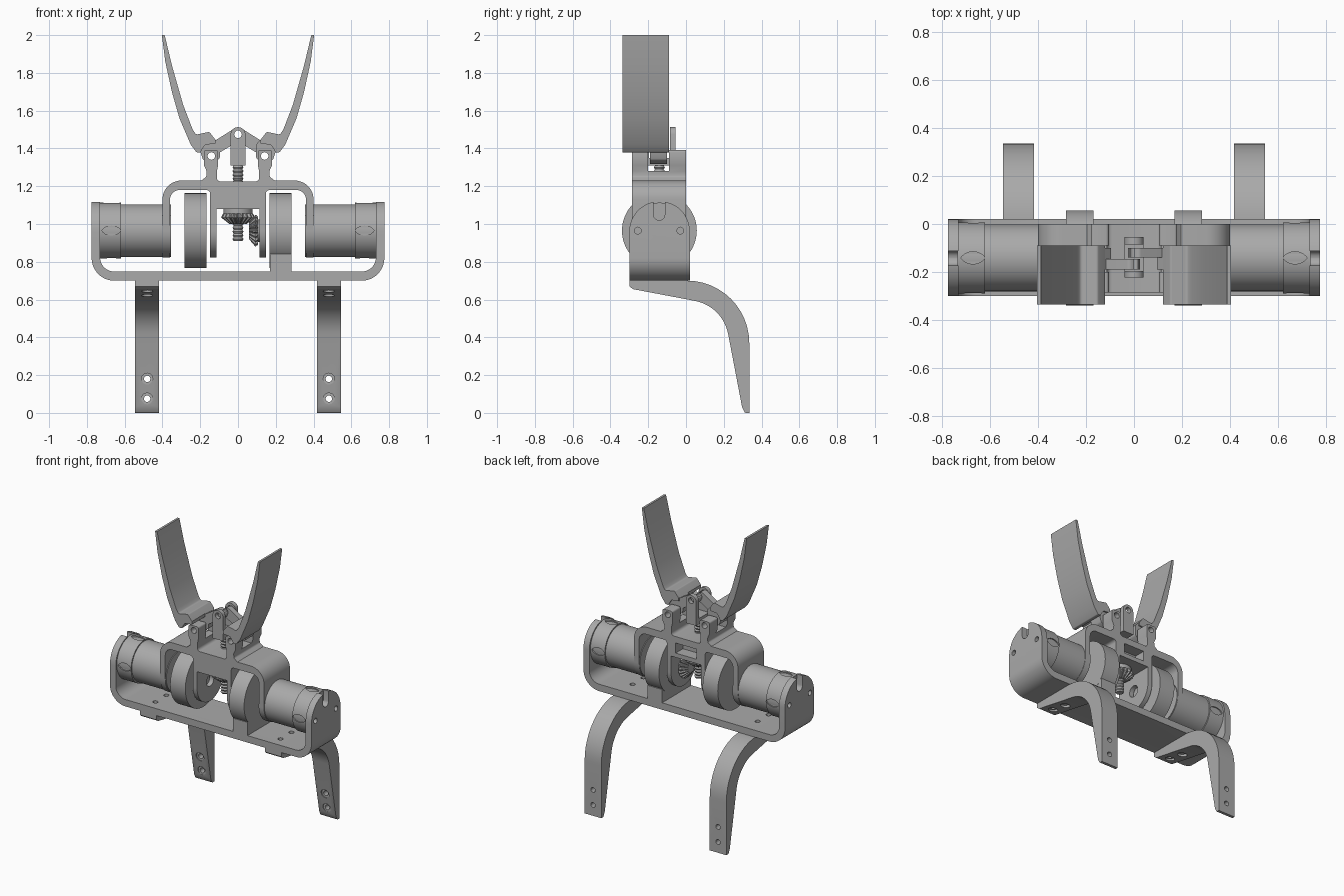
import bpy, bmesh
from math import sin, cos, pi, tan
from mathutils import Vector

if "Cube" in bpy.data.objects:
    bpy.data.objects.remove(bpy.data.objects["Cube"])

grey = bpy.data.materials.new("plain grey")
grey.use_nodes = True
colour = (0.4, 0.4, 0.4, 1)
grey.diffuse_color = colour
grey.node_tree.nodes["Principled BSDF"].inputs["Base Color"].default_value = colour

CY, CZ = -0.141, 0.965      # shared drive axis
parts = []


def place(axis, u, v, h):
    return {"x": (h, u, v), "y": (u, h, v), "z": (u, v, h)}[axis]


def finish(name, bm):
    bmesh.ops.recalc_face_normals(bm, faces=bm.faces)
    me = bpy.data.meshes.new(name)
    bm.to_mesh(me)
    bm.free()
    ob = bpy.data.objects.new(name, me)
    bpy.context.collection.objects.link(ob)
    me.materials.append(grey)
    parts.append(ob)
    return ob


def bridge(name, rings):
    """Skin a list of equal point rings and cap both ends."""
    bm = bmesh.new()
    vs = [[bm.verts.new(p) for p in ring] for ring in rings]
    n = len(vs[0])
    for a, b in zip(vs, vs[1:]):
        for i in range(n):
            j = (i + 1) % n
            bm.faces.new((a[i], a[j], b[j], b[i]))
    bm.faces.new(vs[0][::-1])
    bm.faces.new(vs[-1])
    return finish(name, bm)


def rounded(pts):
    """Replace corners given as (a, b, radius) by arcs."""
    out = []
    for i, p in enumerate(pts):
        c = Vector(p[:2])
        if len(p) == 2:
            out.append(tuple(c))
            continue
        r = p[2]
        d0 = (Vector(pts[i - 1][:2]) - c).normalized()
        d1 = (Vector(pts[(i + 1) % len(pts)][:2]) - c).normalized()
        half = d0.angle(d1) / 2
        mid = c + (d0 + d1).normalized() * r / sin(half)
        a = (c + d0 * r / tan(half) - mid).normalized()
        b = (c + d1 * r / tan(half) - mid).normalized()
        sweep = pi - 2 * half
        steps = 4 if r < 0.04 else 12
        for k in range(steps + 1):
            t = k / steps
            arc = (a * sin((1 - t) * sweep) + b * sin(t * sweep)) / sin(sweep)
            out.append(tuple(mid + arc * r))
    return out


def prism(name, pts, axis, lo, hi):
    pts = rounded(pts)
    return bridge(name, [[place(axis, a, b, h) for a, b in pts] for h in (lo, hi)])


def lathe(name, axis, centre, profile, n=48, tooth=(1,)):
    """Rings of (height, radius, toothed); tooth is a repeating radius factor."""
    rings = []
    for h, r, toothed in profile:
        ring = []
        for i in range(n):
            f = tooth[i % len(tooth)] if toothed else 1
            t = 2 * pi * i / n
            ring.append(place(axis, centre[0] + r * f * cos(t), centre[1] + r * f * sin(t), h))
        rings.append(ring)
    return bridge(name, rings)


def cyl(name, axis, centre, r, lo, hi, n=48):
    return lathe(name, axis, centre, [(lo, r, False), (hi, r, False)], n)


def boolean(ob, tool, mode="DIFFERENCE"):
    mod = ob.modifiers.new("shape", "BOOLEAN")
    mod.operation, mod.object, mod.solver = mode, tool, "EXACT"
    bpy.context.view_layer.objects.active = ob
    bpy.ops.object.modifier_apply(modifier=mod.name)
    parts.remove(tool)
    bpy.data.objects.remove(tool)


def drill(ob, axis, centre, r, lo, hi):
    boolean(ob, cyl("drill", axis, centre, r, lo, hi, 20))


def mirrored(half):
    """Close a right-hand outline that starts and ends on the centre line."""
    return half + [(-p[0], *p[1:]) for p in half[-2:0:-1]]


def flip(pts, s):
    return [(p[0] * s, *p[1:]) for p in pts]


# Outer cradle: U channel with arched end plates
frame = prism("cradle_frame", [
    (-.775, 1.2), (-.775, .70, .12), (.775, .70, .12), (.775, 1.2),
    (.73, 1.2), (.73, .748, .075), (-.73, .748, .075), (-.73, 1.2)], "y", -.30, .02)
boolean(frame, prism("arch", [(-.30, .6), (.02, .6), (.02, 1.12, .159), (-.30, 1.12, .159)],
                     "x", -1, 1), "INTERSECT")
boolean(frame, prism("slot", [(-.172, 1.02, .029), (-.112, 1.02, .029), (-.112, 1.2), (-.172, 1.2)],
                     "x", -1, 1))
for y in (-.255, -.03):
    drill(frame, "x", (y, CZ), .018, -1, 1)

# Inner bridge with hinge posts
bridge_ob = prism("gear_bridge", mirrored([
    (0, 1.08), (.115, 1.08), (.115, .8), (.147, .8), (.147, 1.18, .02), (.36, 1.18, .05),
    (.36, .8), (.40, .8), (.40, 1.23, .1), (.195, 1.23), (.168, 1.25, .015), (.166, 1.28),
    (.18, 1.31), (.18, 1.392, .012), (.105, 1.392, .012), (.105, 1.31), (.112, 1.28),
    (.112, 1.225, .02), (0, 1.225)]), "y", -.285, 0)
boolean(bridge_ob, prism("rounded_skirt", [(-.285, .823, .141), (0, .823, .141), (0, 1.5), (-.285, 1.5)],
                         "x", -1, 1), "INTERSECT")
boolean(bridge_ob, prism("hinge_slot", [(-.2, 1.28), (-.09, 1.28), (-.09, 1.5), (-.2, 1.5)], "x", -1, 1))
boolean(bridge_ob, prism("nut_pocket", [(-.08, 1.11), (.08, 1.11), (.08, 1.18), (-.08, 1.18)], "y", -.08, .1))
drill(bridge_ob, "x", (CY, CZ), .04, -.2, .2)

# Bearing block on the cradle floor
prism("bearing_block", [(.17, .74), (.283, .74), (.283, .84), (.17, .84)], "y", -.30, .02)

for s, side in ((1, "left"), (-1, "right")):
    drill(bridge_ob, "y", (.141 * s, 1.36), .02, -1, 1)

    # Motor with a sleeve cap and four lens-shaped recesses
    cyl(side + "_motor", "x", (CY, CZ), .139, .355 * s, .735 * s, 64)
    cap = cyl(side + "_motor_cap", "x", (CY, CZ), .148, .62 * s, .735 * s, 64)
    lens = [(-cos(pi * k / 8), sin(pi * k / 8)) for k in range(9)]
    lens = lens + [(a, -b) for a, b in lens[-2:0:-1]]
    lens = [(.67 * s + .05 * a, .026 * b * abs(b) ** .5) for a, b in lens]
    for d in (1, -1):
        boolean(cap, prism("recess", [(a, CZ + b) for a, b in lens], "y", CY + .138 * d, CY + .2 * d))
        boolean(cap, prism("recess", [(a, CY + b) for a, b in lens], "z", CZ + .138 * d, CZ + .2 * d))

    # Drive wheel
    wheel = cyl(side + "_drive_wheel", "x", (CY, CZ), .198, .168 * s, .284 * s, 72)
    drill(wheel, "x", (CY, CZ), .03, -1, 1)

    # Curved leg with counterbored holes
    x0 = .481 * s
    leg = prism(side + "_leg", [
        (-.30, .70), (.335, .70, .33), (.335, 0), (.312, 0, .01), (.297, .03),
        (.195, .565, .22), (-.28, .655, .01), (-.30, .67)], "x", x0 - .064, x0 + .064)
    for z in (.075, .18):
        drill(leg, "y", (x0, z), .017, .1, .5)
        drill(leg, "y", (x0, z), .03, .1, .295 if z < .1 else .278)
    for y, z in ((-.22, .66), (-.1, .64)):
        drill(leg, "z", (x0, y), .017, .5, .8)
        drill(leg, "z", (x0, y), .03, .5, z)
        drill(frame, "z", (x0, y), .017, .65, .8)

    # Gripper finger
    prism(side + "_finger", flip([
        (.403, 2), (.385, 1.86), (.35, 1.70), (.31, 1.56), (.25, 1.42), (.22, 1.38, .01),
        (.20, 1.378), (.175, 1.42, .02), (.12, 1.425), (.12, 1.447), (.152, 1.488, .012),
        (.222, 1.473, .015), (.24, 1.50), (.29, 1.63), (.35, 1.84), (.388, 2)], s), "y", -.335, -.09)
    lug = prism(side + "_finger_lug", flip([
        (.2, 1.385), (.2, 1.45), (.12, 1.447), (.095, 1.42), (.095, 1.35, .02),
        (.141, 1.31, .03), (.185, 1.34, .02)], s), "y", -.19, -.1)
    drill(lug, "y", (.141 * s, 1.36), .02, -1, 1)

    # Link to the centre clevis
    near, far = (-.19, -.145) if s < 0 else (-.14, -.1)
    link = prism(side + "_link", flip([
        (.14, 1.43), (.02, 1.505, .02), (-.03, 1.48, .02), (-.015, 1.445, .015), (.12, 1.365)], s),
        "y", near, far)
    drill(link, "y", (0, 1.475), .02, -1, 1)

# Centre clevis
clevis = prism("centre_clevis", [(-.04, 1.31), (.04, 1.31), (.04, 1.513, .039), (-.04, 1.513, .039)],
               "y", -.222, -.055)
boolean(clevis, prism("fork_gap", [(-.195, 1.35), (-.085, 1.35), (-.085, 1.6), (-.195, 1.6)], "x", -.2, .2))
drill(clevis, "y", (0, 1.475), .02, -1, 1)

# Lead screw with thread ridges
thread = [(.91 + .01 * i, .029 if i % 2 else .023, False) for i in range(42)]
lathe("lead_screw", "z", (0, CY), thread, 24)

# Bevel gear pair
teeth = (1, 1, .84, .84)
lathe("bevel_gear", "z", (0, CY), [(1.0, .045, True), (1.035, .09, True), (1.055, .08, True),
                                   (1.055, .076, False), (1.08, .076, False)], 72, teeth)
lathe("bevel_pinion", "x", (CY, CZ), [(.058, .045, True), (.092, .085, True), (.105, .076, True),
                                      (.105, .06, False), (.116, .06, False)], 72, teeth)

# Smooth curved surfaces, keep edges crisp
bpy.ops.object.select_all(action="DESELECT")
for ob in parts:
    ob.select_set(True)
bpy.context.view_layer.objects.active = parts[0]
bpy.ops.object.shade_smooth_by_angle(angle=pi / 6)
